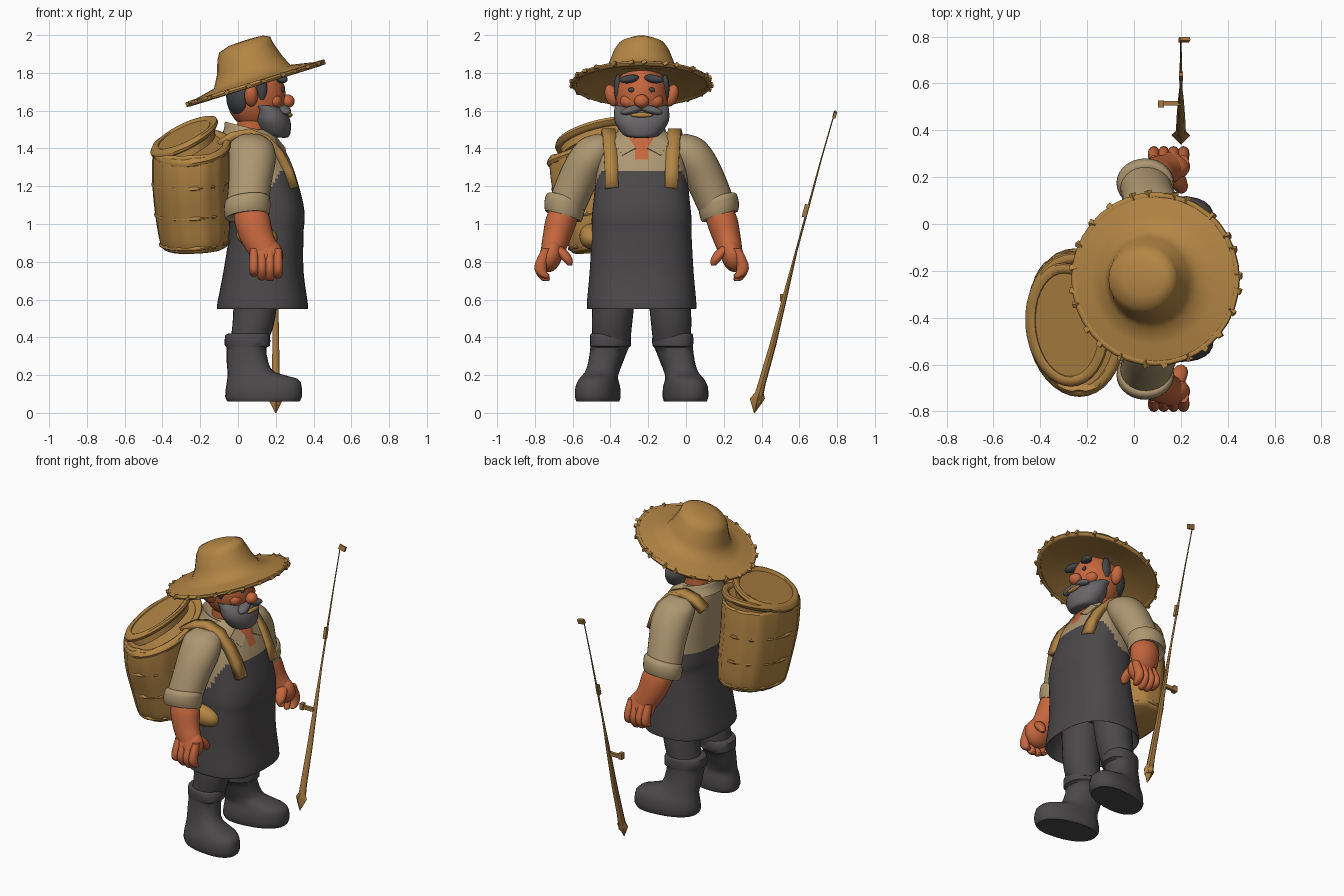
import bpy, bmesh, math, random
from mathutils import Vector, Euler

if "Cube" in bpy.data.objects:
    bpy.data.objects.remove(bpy.data.objects["Cube"])

random.seed(3)
YC = -0.235  # body's own mirror plane


def mat(name, r, g, b):
    m = bpy.data.materials.new(name)
    m.diffuse_color = (r, g, b, 1)
    m.use_nodes = True
    m.node_tree.nodes["Principled BSDF"].inputs["Base Color"].default_value = m.diffuse_color
    return m


STRAW = mat("straw", 0.45, 0.235, 0.058)
SKIN = mat("skin", 0.56, 0.135, 0.047)
SHIRT = mat("shirt beige", 0.42, 0.31, 0.165)
DARK = mat("apron charcoal", 0.07, 0.065, 0.068)
BEARD = mat("beard grey", 0.14, 0.132, 0.138)
HAIR = mat("hair dark grey", 0.055, 0.06, 0.065)
WOOD = mat("rod wood", 0.38, 0.19, 0.05)


def finish(name, bm, mats, mirror=False, rule=None, angle=45):
    if mirror:
        geo = bmesh.ops.duplicate(bm, geom=bm.verts[:] + bm.edges[:] + bm.faces[:])["geom"]
        for v in geo:
            if isinstance(v, bmesh.types.BMVert):
                v.co.y = 2 * YC - v.co.y
    bmesh.ops.recalc_face_normals(bm, faces=bm.faces[:])
    me = bpy.data.meshes.new(name)
    if rule:
        for f in bm.faces:
            f.material_index = rule(f.calc_center_median())
    bm.to_mesh(me)
    bm.free()
    for m in mats:
        me.materials.append(m)
    ob = bpy.data.objects.new(name, me)
    bpy.context.collection.objects.link(ob)
    bpy.ops.object.select_all(action="DESELECT")
    ob.select_set(True)
    bpy.context.view_layer.objects.active = ob
    bpy.ops.object.shade_smooth_by_angle(angle=math.radians(angle))
    return ob


def loft(name, rings, mats, n=28, sub=4, tilt=(0, 0), skew=(0, 0), p=2.0, ripple=0, **kw):
    """Skin over horizontal (cx, cy, cz, rx, ry) rings, z sheared by tilt, plan sheared by skew."""
    P = [Vector(r) for r in rings]
    path = []
    for i in range(len(P) - 1):
        a, b, c, d = P[max(i - 1, 0)], P[i], P[i + 1], P[min(i + 2, len(P) - 1)]
        for k in range(sub):
            t = k / sub
            path.append(0.5 * (2 * b + (c - a) * t + (2 * a - 5 * b + 4 * c - d) * t * t
                               + (3 * b - a - 3 * c + d) * t ** 3))
    path.append(P[-1])
    bm = bmesh.new()
    rows = []
    for q in path:
        row = []
        for j in range(n):
            a = 2 * math.pi * j / n
            c, s = math.cos(a), math.sin(a)
            w = 1 - ripple * (j % 4 == 0)
            dx = q[3] * w * math.copysign(abs(c) ** (2 / p), c)
            dy = q[4] * w * math.copysign(abs(s) ** (2 / p), s)
            row.append(bm.verts.new((q[0] + dx + skew[0] * dy, q[1] + dy + skew[1] * dx,
                                     q[2] + tilt[0] * dx + tilt[1] * dy)))
        rows.append(row)
    for r0, r1 in zip(rows, rows[1:]):
        for j in range(n):
            bm.faces.new((r0[j], r0[(j + 1) % n], r1[(j + 1) % n], r1[j]))
    bm.faces.new(rows[0])
    bm.faces.new(rows[-1])
    return finish(name, bm, mats, **kw)


def solid(name, make, loc, size, m, rot, **kw):
    bm = bmesh.new()
    make(bm)
    e = Euler(rot).to_matrix()
    for v in bm.verts:
        v.co = e @ Vector(a * b for a, b in zip(v.co, size)) + Vector(loc)
    return finish(name, bm, [m], **kw)


def ball(name, loc, size, m, rot=(0, 0, 0), **kw):
    return solid(name, lambda bm: bmesh.ops.create_uvsphere(bm, u_segments=20, v_segments=12, radius=1),
                 loc, size, m, rot, **kw)


def box(name, loc, size, m, rot=(0, 0, 0), **kw):
    return solid(name, lambda bm: bmesh.ops.create_cube(bm, size=1), loc, size, m, rot, **kw)


def hoop(name, c, rx, ry, r, tilt, m, skew=0, n=36):
    """Rolled edge following a sheared ellipse."""
    bm = bmesh.new()
    rows = []
    for i in range(n):
        a = 2 * math.pi * i / n
        row = []
        for k in range(8):
            b = math.pi * k / 4
            q = r * math.cos(b)
            dx, dy = (rx + q) * math.cos(a), (ry + q) * math.sin(a)
            row.append(bm.verts.new((c[0] + dx + skew * dy, c[1] + dy,
                                     c[2] + r * math.sin(b) + tilt[0] * dx + tilt[1] * dy)))
        rows.append(row)
    for i in range(n):
        for k in range(8):
            a, b = rows[i], rows[(i + 1) % n]
            bm.faces.new((a[k], b[k], b[(k + 1) % 8], a[(k + 1) % 8]))
    return finish(name, bm, [m])


# Boots and trousers
loft("boot", [(.135, -.467, .06, .19, .108), (.135, -.467, .085, .203, .116), (.137, -.467, .14, .2, .113),
              (.128, -.462, .182, .185, .097), (.07, -.445, .215, .125, .088), (.05, -.425, .27, .11, .09),
              (.045, -.405, .345, .105, .1), (.05, -.4, .355, .12, .106), (.05, -.4, .41, .118, .106),
              (.055, -.4, .42, .1, .1)], [DARK], sub=2, p=2.3, skew=(0, -.14), mirror=True)
loft("trouser_leg", [(.06, -.395, .38, .1, .1), (.085, -.39, .5, .112, .108), (.1, -.375, .72, .12, .115)],
     [DARK], mirror=True)


# Torso: apron below, shirt above, open neck
def torso_rule(c):
    dy = abs(c.y - YC)
    if c.x > .12 and c.z > 1.31 and dy < (c.z - 1.30) * .45:
        return 2
    edge = 1.1 + .18 * min(max((c.x - .12) / .1, 0), 1)
    return 1 if c.z > edge else 0


loft("torso_with_apron", [(.13, YC, .74, .15, .2), (.13, YC, .6, .215, .265), (.13, YC, .555, .235, .283),
                          (.13, YC, .575, .24, .29), (.135, YC, .75, .212, .275), (.15, YC, .95, .197, .264),
                          (.15, YC, 1.03, .203, .264), (.145, YC, 1.12, .198, .255), (.12, YC, 1.28, .178, .238),
                          (.095, YC, 1.39, .155, .215), (.075, YC, 1.46, .13, .17), (.06, YC, 1.5, .1, .11)],
     [DARK, SHIRT, SKIN], n=64, sub=8, p=2.5, rule=torso_rule)
loft("neck", [(.07, YC, 1.4, .09, .09), (.09, YC, 1.6, .085, .09)], [SKIN])
loft("collar", [(.07, YC, 1.43, .155, .165), (.065, YC, 1.475, .138, .135), (.06, YC, 1.51, .128, .12),
                (.06, YC, 1.495, .1, .1)], [SHIRT, SKIN], n=40, sub=3, tilt=(-.25, 0),
     rule=lambda c: int(c.x > .12 and abs(c.y - YC) < .05))
box("collar_flap", (.222, YC - .085, 1.41), (.018, .08, .09), SHIRT, (.6, -.55, -.25), mirror=True)

# Arms: sleeve, rolled cuff, forearm and hand
loft("sleeve", [(.07, -.41, 1.46, .07, .06), (.07, -.46, 1.42, .115, .095), (.075, -.515, 1.34, .125, .105),
                (.065, -.575, 1.23, .115, .1), (.05, -.63, 1.1, .11, .095)], [SHIRT], tilt=(0, -.3), mirror=True)
loft("rolled_cuff", [(.05, -.632, 1.14, .1, .085), (.05, -.637, 1.13, .118, .1), (.048, -.645, 1.085, .123, .105),
                     (.05, -.65, 1.04, .115, .095), (.05, -.648, 1.05, .08, .07)],
     [SHIRT], sub=2, tilt=(.1, -.3), mirror=True)
loft("forearm", [(.055, -.63, 1.1, .08, .07), (.075, -.66, 1.02, .092, .08), (.1, -.685, .93, .086, .072),
                 (.135, -.705, .86, .08, .062), (.148, -.72, .82, .07, .05)], [SKIN], tilt=(.2, -.2), mirror=True)
ball("palm", (.15, -.715, .835), (.09, .06, .092), SKIN, (-.25, 0, 0), mirror=True)
for i, low in enumerate((.73, .71, .705, .72)):
    x = .085 + .042 * i
    loft("finger", [(x, -.735, .87, .022, .028), (x, -.768, .79, .026, .032), (x, -.766, .745, .025, .031),
                    (x, -.745, low, .021, .024), (x, -.74, low - .008, .008, .008)],
         [SKIN], n=12, sub=2, mirror=True)
loft("thumb", [(.165, -.7, .89, .034, .034), (.19, -.655, .85, .034, .034), (.2, -.628, .81, .03, .028),
               (.2, -.615, .78, .012, .012)], [SKIN], n=12, sub=3, mirror=True)

# Head
ball("head", (.095, YC, 1.68), (.158, .14, .18), SKIN)
ball("back_hair", (.02, YC, 1.68), (.083, .143, .125), HAIR)
ball("sideburn", (.125, YC - .125, 1.72), (.03, .022, .07), HAIR, mirror=True)
loft("beard", [(.2, YC, 1.46, .045, .06), (.195, YC, 1.475, .078, .1), (.18, YC, 1.54, .1, .142),
               (.165, YC, 1.595, .095, .146), (.13, YC, 1.63, .09, .14)], [BEARD], tilt=(-.1, 0))
ball("moustache", (.245, YC - .048, 1.605), (.033, .068, .022), BEARD, (.25, 0, .25), mirror=True)
ball("lips", (.276, YC, 1.577), (.012, .06, .013), STRAW)
ball("nose", (.262, YC, 1.65), (.038, .04, .036), SKIN)
ball("cheek", (.195, YC - .065, 1.65), (.038, .05, .038), SKIN, mirror=True)
ball("ear", (.07, YC - .158, 1.68), (.036, .035, .06), SKIN, (.3, 0, 0), mirror=True)
ball("eye", (.236, YC - .05, 1.71), (.01, .022, .013), HAIR, (0, 0, .3), mirror=True)
ball("eyebrow", (.23, YC - .065, 1.768), (.03, .055, .022), HAIR, (.15, 0, .3), mirror=True)

# Straw hat with rolled, frayed brim
T = (.31, 0)
loft("straw_hat", [(.08, YC, 1.775, .15, .15), (.088, YC, 1.757, .22, .23), (.092, YC, 1.735, .345, .355),
                   (.092, YC, 1.752, .35, .36), (.085, YC, 1.768, .27, .28), (.075, YC, 1.78, .202, .21),
                   (.06, YC, 1.84, .172, .178), (.038, YC, 1.915, .147, .148), (.036, YC, 1.95, .135, .122),
                   (.042, YC, 1.97, .09, .075), (.045, YC, 1.975, .02, .02)], [STRAW], n=24, sub=1, tilt=T, angle=60)
hoop("brim_edge", (.092, YC, 1.743), .346, .357, .014, T, STRAW)
for i in range(24):
    a = 2 * math.pi * (i + random.random() * .6) / 24
    dx, dy = .354 * math.cos(a), .365 * math.sin(a)
    box("frayed_straw", (.092 + dx, YC + dy, 1.745 + .31 * dx), (.03, .024, .018), STRAW,
        (random.random(), -.3 * math.cos(a), a + random.uniform(-.5, .5)))

# Basket on the back, with a leaning lid
B, K = (.12, .27), -.05
loft("basket", [(-.225, -.36, .87, .152, .225), (-.23, -.365, .9, .18, .255), (-.24, -.385, 1.05, .197, .277),
                (-.25, -.415, 1.22, .203, .295), (-.25, -.43, 1.385, .2, .295), (-.25, -.43, 1.385, .17, .26)],
     [STRAW], n=48, sub=3, tilt=(.06, .12), skew=(K, 0), p=2.2, ripple=.03, angle=30)
for z, cx, cy, rx, ry in ((.9, -.23, -.365, .177, .25), (1.06, -.24, -.387, .193, .272), (1.22, -.25, -.415, .198, .288)):
    hoop("basket_band", (cx, cy, z), rx, ry, .011, (.06, .12), STRAW, K)
loft("basket_neck", [(-.25, -.43, 1.33, .19, .28), (-.25, -.43, 1.41, .192, .285)], [STRAW], tilt=B, skew=(K, 0))
hoop("basket_rim", (-.248, -.43, 1.405), .188, .283, .025, B, STRAW, K)
loft("basket_lid", [(-.27, -.43, 1.4, .15, .23), (-.285, -.43, 1.47, .155, .235)], [STRAW], sub=1,
     tilt=(.48, .19), skew=(-.06, 0))
hoop("lid_rim", (-.285, -.43, 1.46), .155, .24, .024, (.48, .19), STRAW, -.06)


# Shoulder straps and hip pouch
def ribbon(name, pts, w, t, m):
    bm = bmesh.new()
    rows = [[bm.verts.new((x, y + s * w, z)) for s in (-.5, .5)] for x, y, z in pts]
    for a, b in zip(rows, rows[1:]):
        bm.faces.new((a[0], a[1], b[1], b[0]))
    ob = finish(name, bm, [m], mirror=True)
    mod = ob.modifiers.new("thickness", "SOLIDIFY")
    mod.thickness, mod.offset = t, 0


ribbon("shoulder_strap", [(-.1, YC - .185, 1.42), (-.03, YC - .18, 1.465), (.06, YC - .175, 1.483),
                          (.15, YC - .17, 1.448), (.22, YC - .165, 1.37), (.268, YC - .16, 1.28),
                          (.298, YC - .158, 1.19)], .07, .045, STRAW)
ball("hip_pouch", (.1, -.505, .935), (.11, .06, .066), STRAW, (0, .15, 0))

# Fishing rod standing beside the figure
rod = [(.375, .05, .026), (.4, .15, .021), (.46, .36, .018), (.525, .62, .013), (.585, .86, .006),
       (.645, 1.08, .006), (.715, 1.34, .004), (.79, 1.6, .003)]
loft("fishing_rod", [(.2, y, z, r, r) for y, z, r in rod], [WOOD], n=8, sub=1)
loft("rod_spike", [(.2, .362, .0, .003, .003), (.2, .378, .075, .04, .04), (.2, .39, .115, .018, .018)],
     [WOOD], n=4, sub=1)
box("rod_reel_arm", (.155, .515, .605), (.09, .02, .022), WOOD)
box("rod_reel", (.115, .512, .61), (.025, .03, .04), WOOD)
box("rod_guide", (.2, .632, 1.07), (.018, .022, .07), WOOD, (-.25, 0, 0))
box("rod_tip", (.215, .787, 1.578), (.045, .016, .03), WOOD, (-.25, .2, 0))
